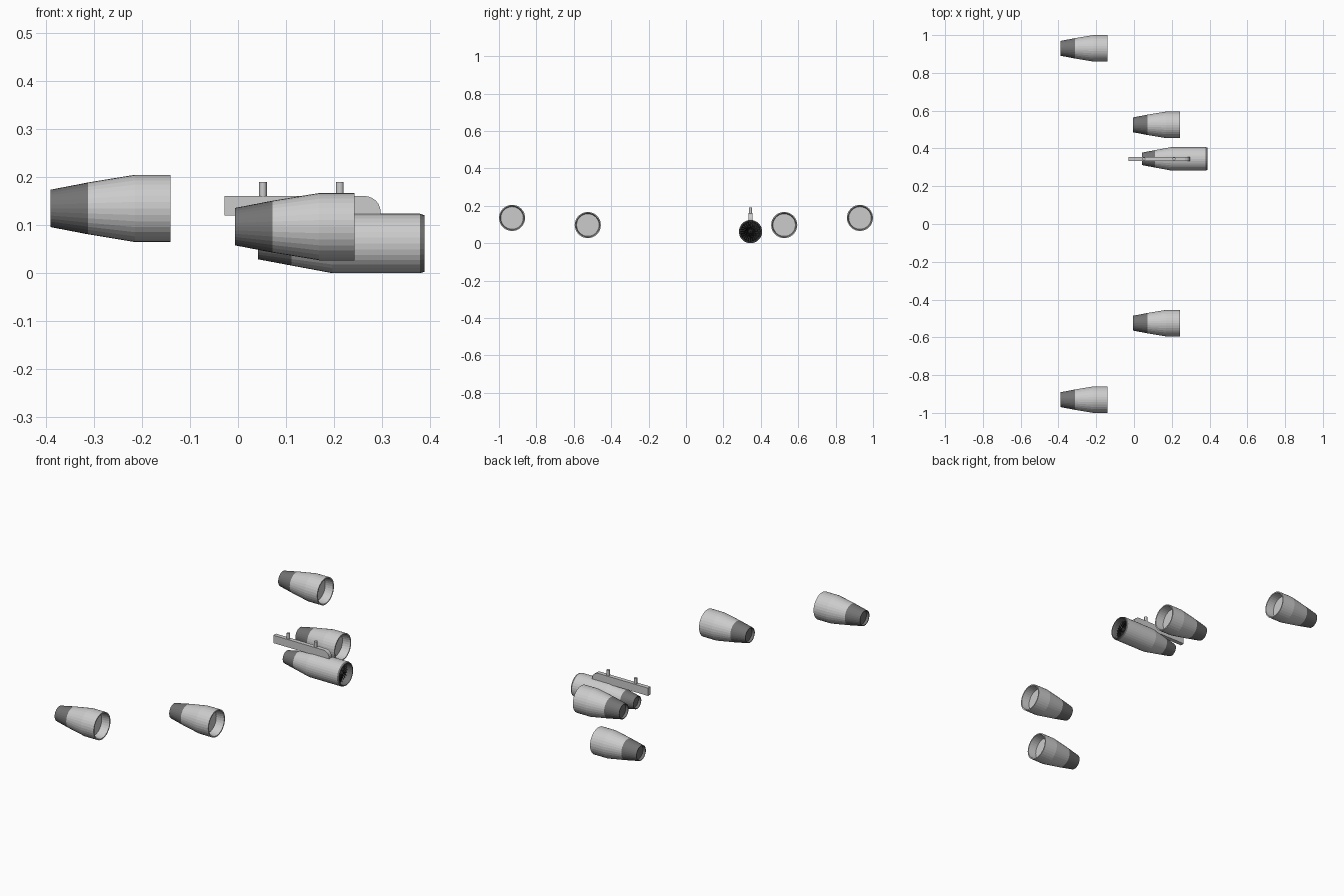
import bpy, bmesh
from math import sin, cos, pi
from mathutils import Vector, Matrix

if "Cube" in bpy.data.objects:
    bpy.data.objects.remove(bpy.data.objects["Cube"])


def material(name, v):
    m = bpy.data.materials.new(name)
    m.diffuse_color = (v, v, v, 1)
    m.use_nodes = True
    m.node_tree.nodes["Principled BSDF"].inputs["Base Color"].default_value = m.diffuse_color
    return m


DARK = material("dark_metal", 0.17)
BLACK = material("fan_black", 0.02)


def finish(bm, name, mat=None, loc=(0, 0, 0)):
    bmesh.ops.recalc_face_normals(bm, faces=bm.faces)
    me = bpy.data.meshes.new(name)
    bm.to_mesh(me)
    bm.free()
    ob = bpy.data.objects.new(name, me)
    bpy.context.collection.objects.link(ob)
    ob.location = loc
    if mat:
        me.materials.append(mat)
    return ob


def lathe(name, profile, loc, mat=None, n=32):
    """Revolve (x, radius) points around the x axis."""
    bm = bmesh.new()
    verts = [bm.verts.new((x, 0, r)) for x, r in profile]
    edges = [bm.edges.new(p) for p in zip(verts, verts[1:])]
    bmesh.ops.spin(bm, geom=verts + edges, cent=(0, 0, 0), axis=(1, 0, 0),
                   angle=2 * pi, steps=n, use_merge=True)
    bmesh.ops.remove_doubles(bm, verts=bm.verts, dist=1e-5)
    return finish(bm, name, mat, loc)


# Four plain engines: light cowl with recessed inlet, dark tapered nozzle
cowl = [(0.078, 0.054), (0.175, 0.070), (0.249, 0.070), (0.249, 0.064),
        (0.205, 0.060), (0.205, 0)]
nozzle = [(0.078, 0.054), (0, 0.039), (0, 0.036), (0.015, 0.036), (0.015, 0)]
for label, x, y, z in (("inner", -0.006, 0.525, 0.097), ("outer", -0.390, 0.93, 0.135)):
    for side, s in (("left", 1), ("right", -1)):
        lathe(f"{label}_{side}_cowl", cowl, (x, s * y, z))
        lathe(f"{label}_{side}_nozzle", nozzle, (x, s * y, z), DARK)

# Detailed engine: cowl, nozzle, dark inlet lip and duct
C = (0.042, 0.345, 0.062)
lathe("fan_engine_cowl", [(0.069, 0.046), (0.155, 0.062), (0.337, 0.062)], C)
lathe("fan_engine_nozzle", [(0.069, 0.046), (0, 0.033), (0, 0.030),
                            (0.015, 0.030), (0.015, 0)], C, DARK)
lathe("fan_engine_inlet", [(0.337, 0.062), (0.346, 0.059), (0.346, 0.055),
                           (0.335, 0.053), (0.300, 0.053), (0.300, 0)], C, DARK)
lathe("fan_spinner", [(0.301, 0.014), (0.315, 0.014), (0.326, 0.008), (0.332, 0)],
      C, BLACK, 16)

# Fan blades
bm = bmesh.new()
for i in range(24):
    rot = Matrix.Rotation(2 * pi * i / 24, 4, 'X')
    pts = [(0.306, -0.0015, 0.012), (0.318, 0.0015, 0.012),
           (0.316, 0.0045, 0.0525), (0.306, -0.0045, 0.0525)]
    bm.faces.new([bm.verts.new(rot @ Vector(p)) for p in pts])
blades = finish(bm, "fan_blades", BLACK, C)
sol = blades.modifiers.new("thickness", 'SOLIDIFY')
sol.thickness = 0.0015

# Pylon: thin plate with rounded upper front corner
outline = [(-0.028, 0.120), (0.297, 0.120)]
for i in range(7):
    a = pi / 2 * i / 6
    outline.append((0.262 + 0.035 * cos(a), 0.128 + 0.033 * sin(a)))
outline.append((-0.028, 0.161))
bm = bmesh.new()
face = bm.faces.new([bm.verts.new((x, -0.011, z)) for x, z in outline])
ext = bmesh.ops.extrude_face_region(bm, geom=[face])
bmesh.ops.translate(bm, vec=(0, 0.022, 0),
                    verts=[v for v in ext["geom"] if isinstance(v, bmesh.types.BMVert)])
finish(bm, "pylon", None, (0, 0.345, 0))

# Two mounting pins on the pylon
for name, x in (("rear_pin", 0.052), ("front_pin", 0.212)):
    bm = bmesh.new()
    bmesh.ops.create_cone(bm, cap_ends=True, segments=16, radius1=0.008,
                          radius2=0.008, depth=0.035)
    finish(bm, name, None, (x, 0.345, 0.1725))
